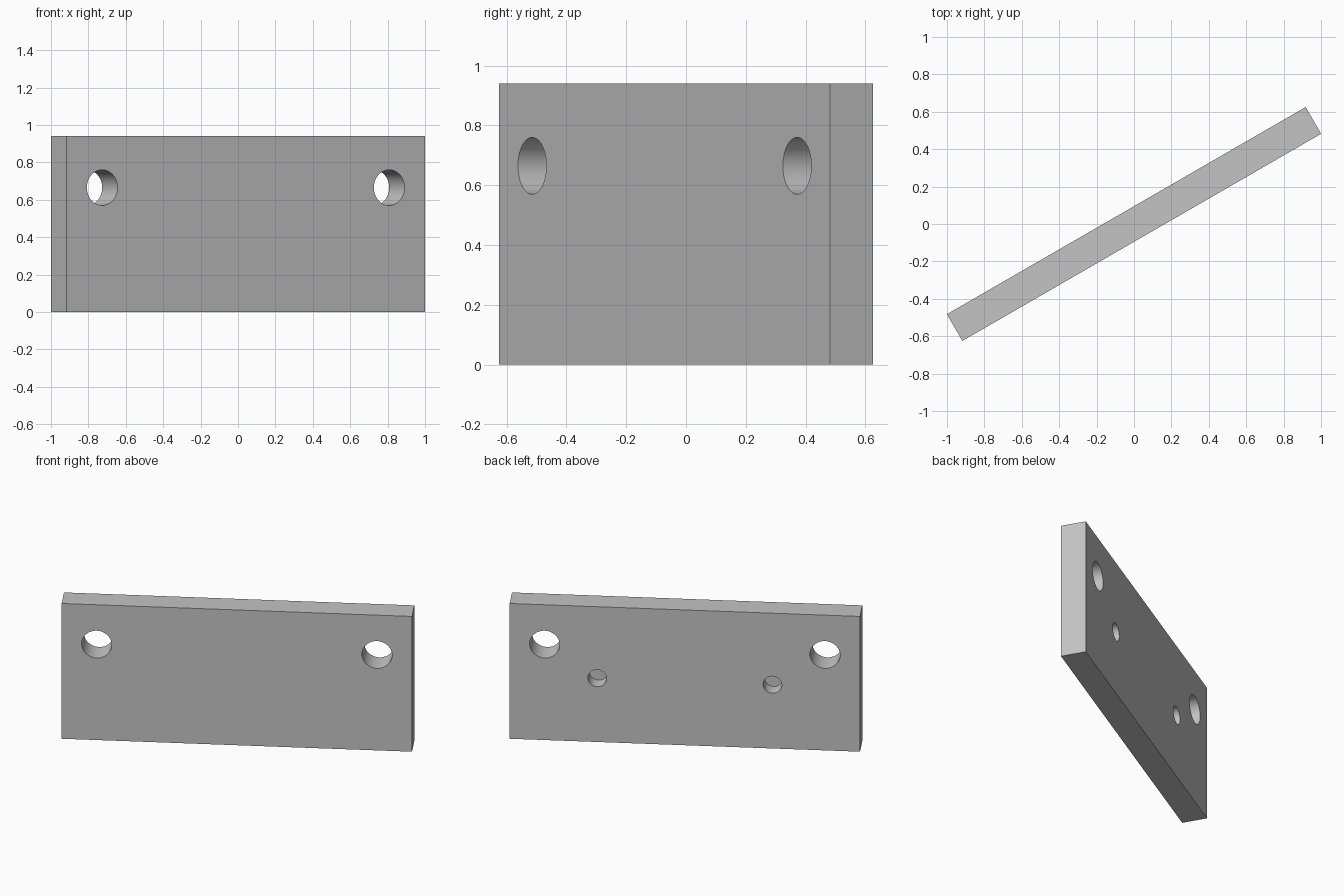
import bpy
from math import radians
from mathutils import Matrix

cube = bpy.data.objects.get("Cube")
if cube:
    bpy.data.objects.remove(cube, do_unlink=True)

LENGTH, THICK, HEIGHT = 2.215, 0.165, 0.94
TURN = Matrix.Rotation(radians(30), 4, "Z")

grey = bpy.data.materials.new("plain_grey")
grey.use_nodes = True
colour = (0.55, 0.55, 0.55, 1)
grey.diffuse_color = colour
grey.node_tree.nodes["Principled BSDF"].inputs["Base Color"].default_value = colour

# Plate, turned about the vertical axis
bpy.ops.mesh.primitive_cube_add(size=1)
plate = bpy.context.object
plate.name = "mounting_plate"
plate.data.transform(Matrix.Diagonal((LENGTH, THICK, HEIGHT, 1)))
plate.data.materials.append(grey)
plate.matrix_world = TURN @ Matrix.Translation((0, 0, HEIGHT / 2))


def drill(name, x, y, z, radius, depth):
    """Cut a round hole along the plate's thickness."""
    bpy.ops.mesh.primitive_cylinder_add(vertices=64, radius=radius, depth=depth)
    cutter = bpy.context.object
    cutter.name = name
    cutter.hide_render = True
    cutter.data.materials.append(grey)
    cutter.matrix_world = (TURN @ Matrix.Translation((x, y, z))
                           @ Matrix.Rotation(radians(90), 4, "X"))
    mod = plate.modifiers.new(name, "BOOLEAN")
    mod.operation = "DIFFERENCE"
    mod.solver = "EXACT"
    mod.object = cutter
    return cutter


# Through holes near the top corners, blind holes in the back face
BLIND = 0.1
cutters = []
for side, label in ((-1, "right"), (1, "left")):
    cutters.append(drill(label + "_through_hole", side * 0.886, 0, 0.665,
                         0.095, THICK * 2))
    cutters.append(drill(label + "_blind_hole", side * 0.554, THICK / 2, 0.443,
                         0.059, BLIND * 2))

# Bake the holes and drop the cutters
bpy.context.view_layer.update()
graph = bpy.context.evaluated_depsgraph_get()
baked = bpy.data.meshes.new_from_object(plate.evaluated_get(graph))
plate.modifiers.clear()
plate.data = baked
for cutter in cutters:
    bpy.data.objects.remove(cutter, do_unlink=True)

# Smooth hole walls with sharp rims
bpy.ops.object.select_all(action="DESELECT")
plate.select_set(True)
bpy.context.view_layer.objects.active = plate
bpy.ops.object.shade_smooth_by_angle(angle=radians(30))
